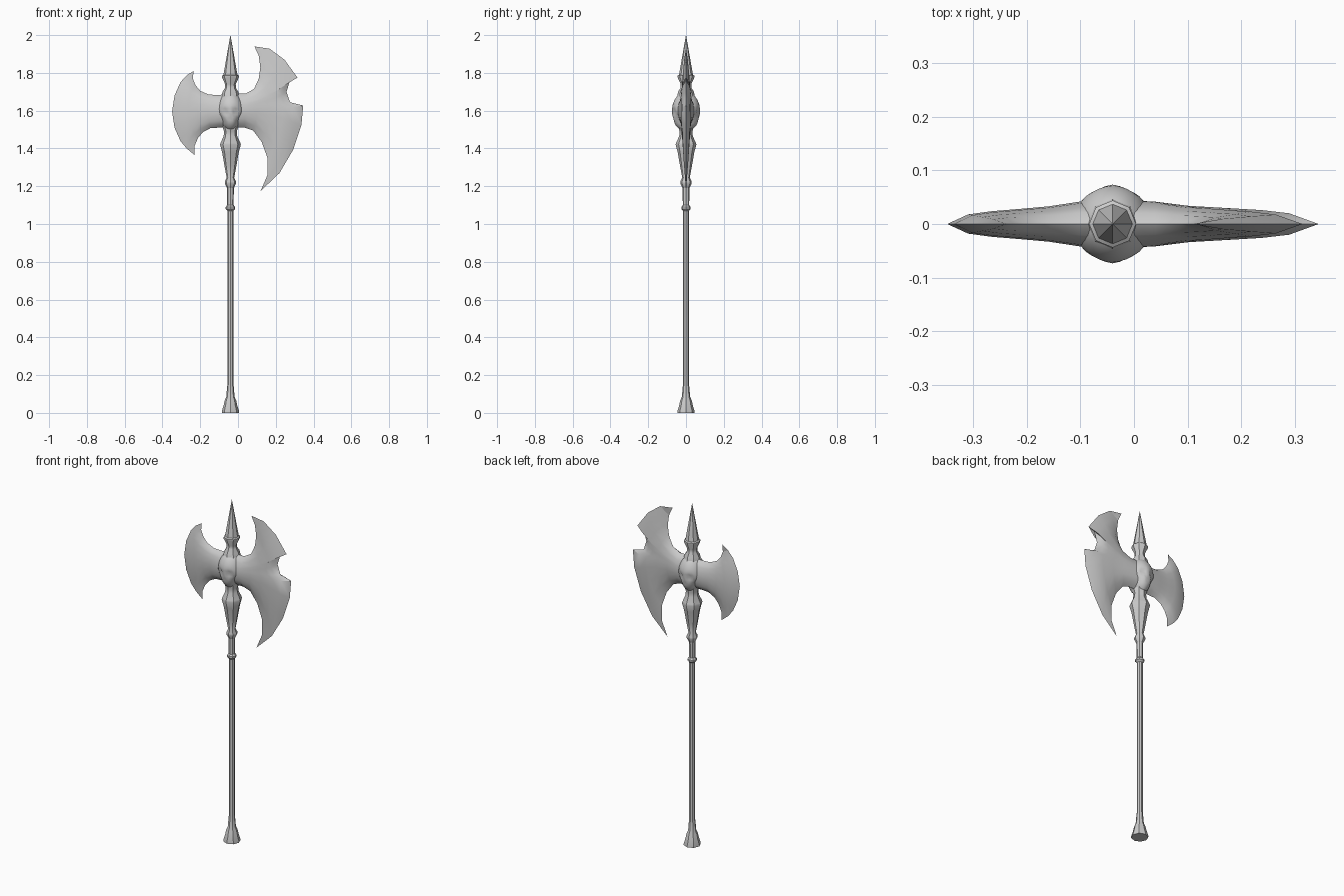
import bpy, bmesh, math
from mathutils import Vector

cube = bpy.data.objects.get("Cube")
if cube:
    bpy.data.objects.remove(cube)

AXIS = -0.04

steel = bpy.data.materials.new("grey_steel")
steel.use_nodes = True
GREY = (0.6, 0.6, 0.6, 1)
steel.diffuse_color = GREY
steel.node_tree.nodes["Principled BSDF"].inputs["Base Color"].default_value = GREY


def finish(name, bm, angle=35):
    """Turn a bmesh into a shaded, coloured object."""
    bmesh.ops.remove_doubles(bm, verts=bm.verts, dist=0.0002)
    bmesh.ops.recalc_face_normals(bm, faces=bm.faces)
    mesh = bpy.data.meshes.new(name)
    bm.to_mesh(mesh)
    bm.free()
    mesh.materials.append(steel)
    obj = bpy.data.objects.new(name, mesh)
    bpy.context.collection.objects.link(obj)
    bpy.ops.object.select_all(action='DESELECT')
    obj.select_set(True)
    bpy.context.view_layer.objects.active = obj
    bpy.ops.object.shade_smooth_by_angle(angle=math.radians(angle))
    return obj


def turned(name, profile, sides=8):
    """Revolve (radius, height) pairs around the shaft axis."""
    bm = bmesh.new()
    rings = []
    for r, z in profile:
        rings.append([bm.verts.new((AXIS + r * math.cos(a), r * math.sin(a), z))
                      for a in (math.tau * i / sides for i in range(sides))])
    for low, high in zip(rings, rings[1:]):
        for i in range(sides):
            j = (i + 1) % sides
            bm.faces.new((low[i], low[j], high[j], high[i]))
    bm.faces.new(rings[0])
    bm.faces.new(rings[-1])
    return finish(name, bm)


def blade(name, top, bottom, edge, bow, thick):
    """Loft bowed sections from the hub out to the cutting edge."""
    top, bottom, edge = ([Vector(p) for p in c] for c in (top, bottom, edge))
    edge = [top[-1]] + edge + [bottom[-1]]
    run = [0]
    for a, b in zip(edge, edge[1:]):
        run.append(run[-1] + (b - a).length)
    across = [d / run[-1] for d in run]
    bm = bmesh.new()
    for side in (-1, 1):
        rows = []
        for t, b, s, h in zip(top, bottom, bow, thick):
            row = []
            for v, e in zip(across, edge):
                p = t.lerp(b, v) + s * (e - edge[0].lerp(edge[-1], v))
                y = side * h * max(0, 1 - (2 * v - 1) ** 2) ** 0.6
                row.append(bm.verts.new((p.x, y, p.y)))
            rows.append(row)
        for r0, r1 in zip(rows, rows[1:]):
            for j in range(len(edge) - 1):
                bm.faces.new((r0[j], r0[j + 1], r1[j + 1], r1[j]))
    return finish(name, bm, 40)


# Pole with flared foot and ring
turned("pole", [(0.046, 0), (0.046, 0.008), (0.036, 0.04), (0.031, 0.065),
                (0.022, 0.085), (0.018, 0.135), (0.016, 0.15), (0.016, 1.07),
                (0.025, 1.08), (0.025, 1.09), (0.017, 1.1), (0.018, 1.21)])

# Tapered socket under the head
turned("socket", [(0.018, 1.19), (0.03, 1.215), (0.03, 1.225), (0.02, 1.245),
                  (0.032, 1.31), (0.044, 1.38), (0.055, 1.42), (0.052, 1.43),
                  (0.036, 1.465), (0.034, 1.49), (0.046, 1.53), (0.05, 1.6)])

# Neck and spear point
turned("spike", [(0.05, 1.66), (0.042, 1.7), (0.029, 1.72), (0.028, 1.74),
                 (0.044, 1.775), (0.044, 1.785), (0.037, 1.79), (0.0004, 2.0)])

# Large notched blade
blade("left_blade",
      [(AXIS, 1.69), (0.04, 1.69), (0.085, 1.715), (0.11, 1.77),
       (0.118, 1.83), (0.11, 1.89), (0.087, 1.94)],
      [(AXIS, 1.51), (0.035, 1.51), (0.08, 1.495), (0.125, 1.435),
       (0.156, 1.35), (0.156, 1.26), (0.12, 1.175)],
      [(0.167, 1.928), (0.246, 1.87), (0.315, 1.775), (0.275, 1.76),
       (0.257, 1.7), (0.275, 1.645), (0.345, 1.627), (0.336, 1.525),
       (0.293, 1.395), (0.22, 1.27)],
      [0, 0, 0.08, 0.22, 0.42, 0.65, 1],
      [0.045, 0.042, 0.034, 0.03, 0.026, 0.02, 0])

# Small crescent blade
blade("right_blade",
      [(AXIS, 1.69), (-0.1, 1.683), (-0.155, 1.685), (-0.2, 1.705),
       (-0.225, 1.735), (-0.239, 1.77), (-0.235, 1.81)],
      [(AXIS, 1.51), (-0.1, 1.51), (-0.145, 1.508), (-0.185, 1.487),
       (-0.212, 1.455), (-0.229, 1.415), (-0.23, 1.365)],
      [(-0.272, 1.787), (-0.305, 1.75), (-0.336, 1.68), (-0.349, 1.595),
       (-0.336, 1.51), (-0.305, 1.44), (-0.272, 1.4)],
      [0, 0, 0.08, 0.2, 0.4, 0.65, 1],
      [0.045, 0.042, 0.033, 0.028, 0.024, 0.018, 0])

# Skull relief on both faces of the hub: (x, z, radius, depth) hollows
hollows = [(-0.028, 1.592, 0.017, 0.016), (0.028, 1.592, 0.017, 0.016),
           (0, 1.558, 0.01, 0.01), (-0.055, 1.55, 0.02, 0.02),
           (0.055, 1.55, 0.02, 0.02)]
bm = bmesh.new()
bmesh.ops.create_uvsphere(bm, u_segments=32, v_segments=20, radius=1)
for v in bm.verts:
    x, y, z = v.co
    jaw = 1 - 0.3 * max(0, -z)
    x, y, z = x * 0.072 * jaw, y * 0.075, 1.595 + z * 0.105
    dent = sum(d * math.exp(-((x - hx) ** 2 + (z - hz) ** 2) / r ** 2)
               for hx, hz, r, d in hollows)
    y -= math.copysign(min(dent, abs(y)), y)
    v.co = (x + AXIS, y, z)
finish("skull_hub", bm, 60)
